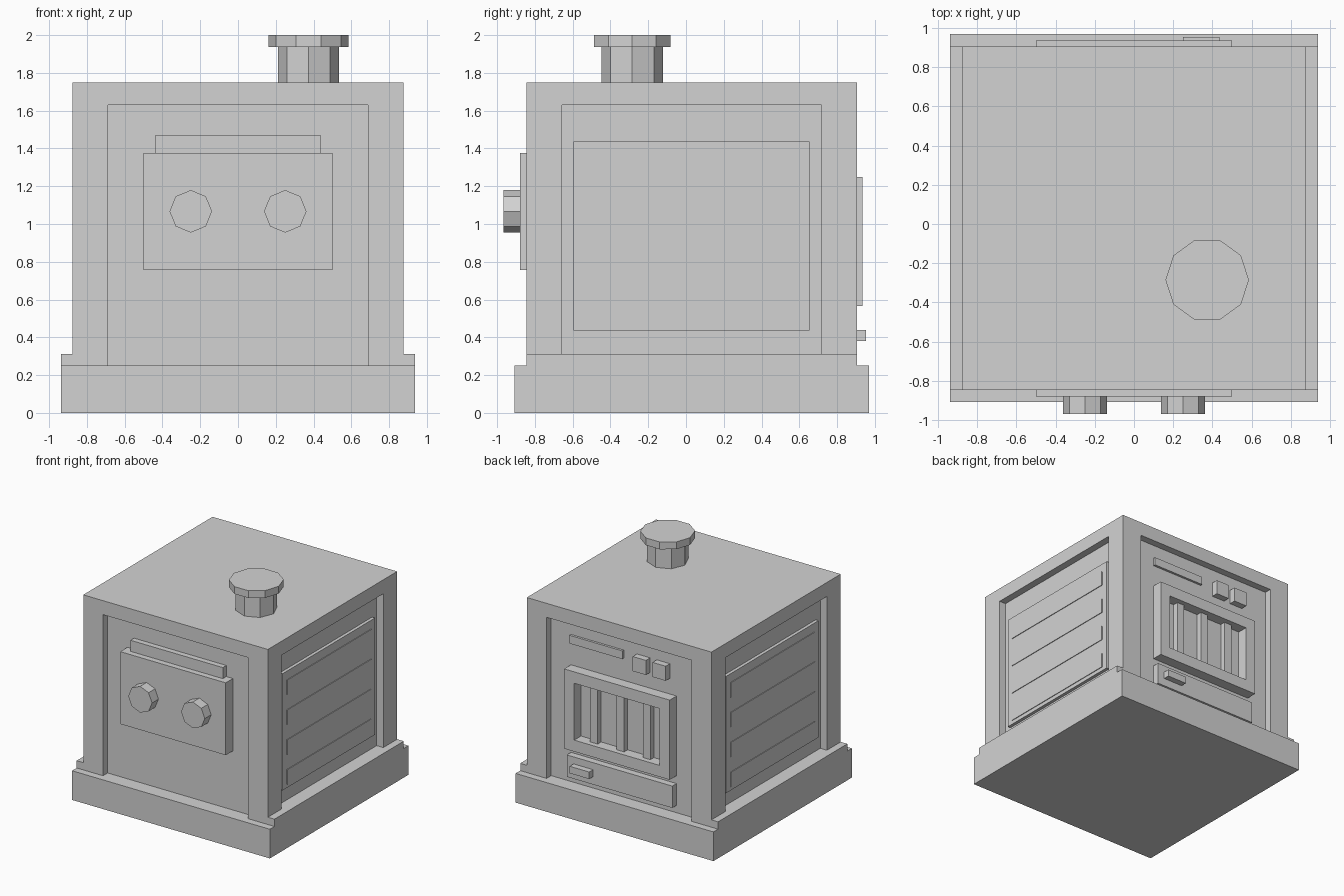
import bpy, bmesh, math
from mathutils import Matrix

if "Cube" in bpy.data.objects:
    bpy.data.objects.remove(bpy.data.objects["Cube"])

grey = bpy.data.materials.new("light_grey")
grey.diffuse_color = (0.65, 0.65, 0.65, 1)
grey.use_nodes = True
grey.node_tree.nodes["Principled BSDF"].inputs["Base Color"].default_value = grey.diffuse_color

CY = 0.03                      # the stove body is centred slightly behind y = 0
FRONT, BACK = CY - 0.875, CY + 0.875
FLOOR_F, FLOOR_B = FRONT + 0.0625, BACK - 0.0625   # recessed wall planes


def finish(name, bm):
    bmesh.ops.recalc_face_normals(bm, faces=bm.faces)
    me = bpy.data.meshes.new(name)
    bm.to_mesh(me)
    bm.free()
    me.materials.append(grey)
    ob = bpy.data.objects.new(name, me)
    bpy.context.collection.objects.link(ob)
    return ob


def box(name, x0, x1, y0, y1, z0, z1):
    bm = bmesh.new()
    bmesh.ops.create_cube(bm, size=1)
    for v in bm.verts:
        v.co = (x1 if v.co.x > 0 else x0, y1 if v.co.y > 0 else y0, z1 if v.co.z > 0 else z0)
    return finish(name, bm)


def prism(name, sides, radius, depth, centre, rot=None):
    bm = bmesh.new()
    bmesh.ops.create_cone(bm, cap_ends=True, segments=sides, radius1=radius,
                          radius2=radius, depth=depth)
    # put a corner on the +x axis
    a = max(bm.verts, key=lambda v: v.co.x - 0.01 * abs(v.co.y)).co
    bmesh.ops.rotate(bm, verts=bm.verts, matrix=Matrix.Rotation(-math.atan2(a.y, a.x), 3, 'Z'))
    if rot:
        bmesh.ops.rotate(bm, verts=bm.verts, matrix=rot)
    bmesh.ops.translate(bm, verts=bm.verts, vec=centre)
    return finish(name, bm)


# Plinth, inner body and top slab
box("base", -0.9375, 0.9375, CY - 0.9375, CY + 0.9375, 0, 0.25)
box("body_core", -0.8125, 0.8125, FLOOR_F, FLOOR_B, 0.25, 1.63)
box("top_slab", -0.875, 0.875, FRONT, BACK, 1.63, 1.75)

for s, side in ((-1, "left"), (1, "right")):
    def side_box(name, x0, x1, *rest):
        box(name, min(s * x0, s * x1), max(s * x0, s * x1), *rest)

    # Corner posts that frame the recessed walls
    side_box(f"front_post_{side}", 0.6875, 0.875, FRONT, FRONT + 0.1875, 0.25, 1.63)
    side_box(f"back_post_{side}", 0.6875, 0.875, BACK - 0.1875, BACK, 0.25, 1.63)
    # Raised ledge on the plinth
    side_box(f"side_ledge_{side}", 0.8125, 0.9375, FRONT, BACK, 0.25, 0.3125)
    # Side panel with four thin slats
    side_box(f"side_panel_{side}", 0.8125, 0.84, CY - 0.625, CY + 0.625, 0.4375, 1.4375)
    for i in range(4):
        z = 0.47 + i * 0.256
        side_box(f"side_slat_{side}_{i + 1}", 0.84, 0.846, CY - 0.57, CY + 0.57, z, z + 0.125)
    # Front knobs
    prism(f"knob_{side}", 8, 0.1125, 0.0875, (s * 0.25, -0.92375, 1.067),
          Matrix.Rotation(math.pi / 2, 3, 'X'))

# Front control plate and the strip above it
box("control_plate", -0.5, 0.5, -0.88, FLOOR_F, 0.757, 1.377)
box("control_strip", -0.4375, 0.4375, -0.83, FLOOR_F, 1.377, 1.472)

# Back vent: frame of four rails with upright bars
VY = 0.935
for name, z0, z1 in (("vent_rail_bottom", 0.567, 0.665), ("vent_rail_top", 1.152, 1.25)):
    box(name, -0.5, 0.5, FLOOR_B, VY, z0, z1)
for name, x0, x1 in (("vent_rail_left", -0.5, -0.405), ("vent_rail_right", 0.405, 0.5)):
    box(name, x0, x1, FLOOR_B, VY, 0.665, 1.152)
for i in range(3):
    x = (i - 1) * 0.25
    box(f"vent_bar_{i + 1}", x - 0.036, x + 0.036, FLOOR_B, 0.89, 0.665, 1.152)

# Back drawer with handle
box("drawer", -0.5, 0.5, FLOOR_B, 0.9, 0.3125, 0.5)
box("drawer_handle", 0.25, 0.435, 0.9, 0.953, 0.38, 0.44)

# Back label strip and two buttons
box("back_strip", 0.0, 0.5, FLOOR_B, FLOOR_B + 0.02, 1.44, 1.51)
box("back_button_1", -0.25, -0.125, FLOOR_B, 0.9, 1.385, 1.51)
box("back_button_2", -0.4375, -0.3125, FLOOR_B, 0.9, 1.385, 1.51)

# Chimney pipe and cap
prism("chimney_pipe", 8, 0.1625, 0.1875, (0.373, -0.285, 1.84375))
prism("chimney_cap", 10, 0.2125, 0.0625, (0.373, -0.285, 1.96875))
